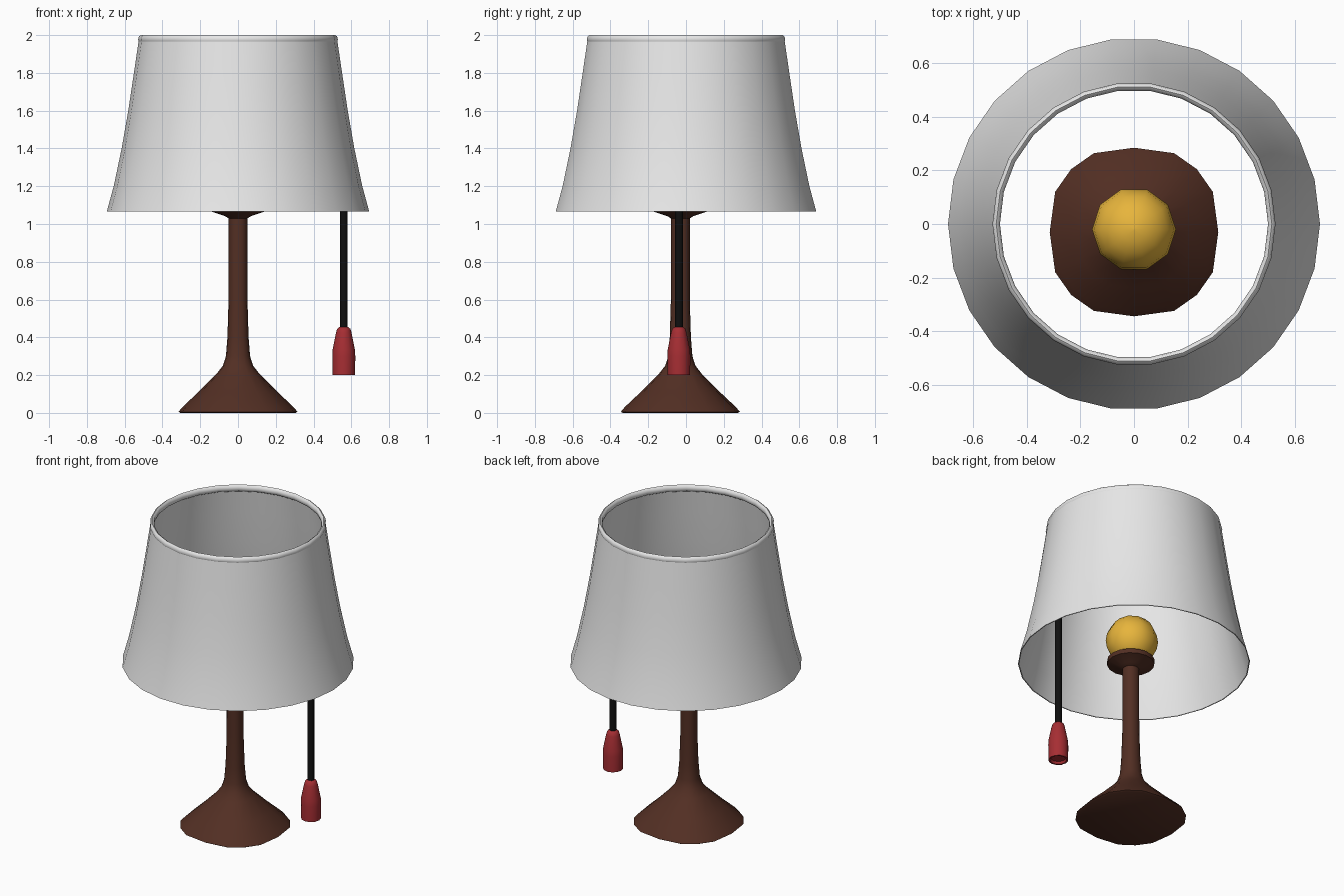
import bpy, bmesh, math

if "Cube" in bpy.data.objects:
    bpy.data.objects.remove(bpy.data.objects["Cube"])


def material(name, rgb):
    m = bpy.data.materials.new(name)
    m.diffuse_color = (*rgb, 1)
    m.use_nodes = True
    m.node_tree.nodes["Principled BSDF"].inputs["Base Color"].default_value = m.diffuse_color
    return m


WHITE = material("shade white", (0.8, 0.8, 0.8))
BROWN = material("dark wood", (0.085, 0.028, 0.017))
GOLD = material("bulb yellow", (0.8, 0.46, 0.045))
BLACK = material("cord black", (0.005, 0.005, 0.005))
RED = material("pull red", (0.38, 0.027, 0.033))


def round_section(n):
    return [(2 * math.pi * i / n, 1.0) for i in range(n)]


# rounded square: 16 directions with the corners pushed out
SQUARE = [(math.radians(90 * q + a), k) for q in range(4)
          for a, k in ((0, 1.0), (27, 1.05), (45, 1.055), (63, 1.05))]


def lathe(name, profile, section, mat, centre=(0, 0), closed=False, square=None, angle=40):
    """Sweep (radius, z) points round the section; closed joins last ring to first."""
    bm = bmesh.new()
    rings = []
    for r, z in profile:
        s = 1 if square is None else square(z)
        rings.append([bm.verts.new((centre[0] + r * (1 + (k - 1) * s) * math.cos(a),
                                    centre[1] + r * (1 + (k - 1) * s) * math.sin(a), z))
                      for a, k in section])
    n = len(section)
    pairs = list(zip(rings, rings[1:]))
    if closed:
        pairs.append((rings[-1], rings[0]))
    else:
        bm.faces.new(rings[0][::-1])
        bm.faces.new(rings[-1])
    for lo, hi in pairs:
        for i in range(n):
            j = (i + 1) % n
            bm.faces.new((lo[i], lo[j], hi[j], hi[i]))
    bmesh.ops.recalc_face_normals(bm, faces=bm.faces)
    me = bpy.data.meshes.new(name)
    bm.to_mesh(me)
    bm.free()
    me.materials.append(mat)
    ob = bpy.data.objects.new(name, me)
    bpy.context.collection.objects.link(ob)
    bpy.ops.object.select_all(action='DESELECT')
    ob.select_set(True)
    bpy.context.view_layer.objects.active = ob
    bpy.ops.object.shade_smooth_by_angle(angle=math.radians(angle))
    return ob


# flared shade, a thin double wall
outer = [(0.695, 1.065), (0.658, 1.2), (0.616, 1.4), (0.581, 1.6), (0.551, 1.8), (0.526, 1.97)]
inner = [(r - 0.006, z) for r, z in reversed(outer)]
lathe("lampshade", outer + inner, round_section(26), WHITE, closed=True)

# rolled rim on top of the shade
rim = [(0.515 + 0.014 * math.cos(a), 1.977 + 0.023 * math.sin(a))
       for a in (math.pi * i / 4 for i in range(8))]
lathe("shade_rim", rim, round_section(26), WHITE, closed=True, angle=60)

# base and stem, squarish at the foot
STEM = (0, -0.03)
lathe("base_and_stem",
      [(0.305, 0), (0.315, 0.006), (0.295, 0.03), (0.21, 0.11), (0.115, 0.205), (0.08, 0.25),
       (0.064, 0.3), (0.056, 0.4), (0.05, 0.6), (0.05, 1.04)],
      SQUARE, BROWN, STEM, square=lambda z: max(0, 1 - z))

# bulb holder
lathe("bulb_holder", [(0.05, 1.03), (0.07, 1.042), (0.142, 1.066), (0.142, 1.095), (0.12, 1.1)],
      round_section(16), BROWN, STEM)

# round bulb
bulb = [(max(0.157 * math.sin(a), 0.004), 1.22 - 0.157 * math.cos(a))
        for a in (math.pi * i / 10 for i in range(11))]
lathe("bulb", bulb, round_section(10), GOLD, (0, -0.02))

# pull cord and its handle with a hollow underside
PULL = (0.56, -0.038)
lathe("pull_cord", [(0.021, 0.42), (0.021, 1.52)], round_section(8), BLACK, PULL, angle=60)
lathe("pull_handle",
      [(0.044, 0.215), (0.05, 0.2), (0.06, 0.2), (0.061, 0.3), (0.059, 0.335), (0.041, 0.425),
       (0.035, 0.445), (0.022, 0.455)],
      round_section(12), RED, PULL)
